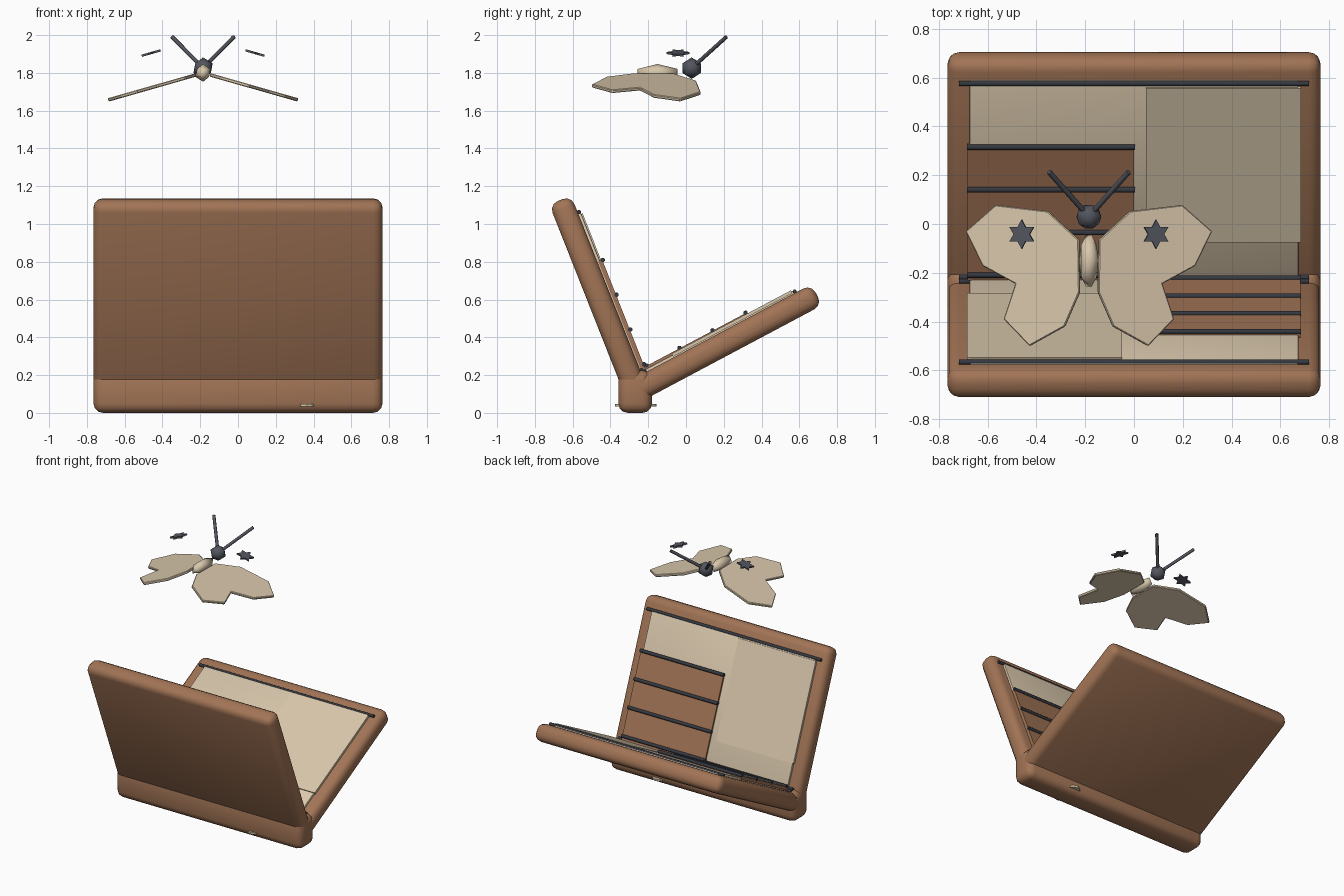
import bpy, bmesh, math
from mathutils import Matrix, Vector

if "Cube" in bpy.data.objects:
    bpy.data.objects.remove(bpy.data.objects["Cube"])


def material(name, rgb):
    m = bpy.data.materials.new(name)
    m.diffuse_color = (*rgb, 1)
    m.use_nodes = True
    m.node_tree.nodes["Principled BSDF"].inputs["Base Color"].default_value = m.diffuse_color
    return m


BROWN = material("brown leather", (0.36, 0.175, 0.092))
CREAM = material("cream paper", (0.69, 0.57, 0.41))
DARK = material("dark rods", (0.035, 0.040, 0.050))
SLATE = material("slate grey", (0.085, 0.092, 0.112))


def add_object(name, bm, mat, matrix=Matrix(), smooth=None, bevel=0, segments=3):
    bmesh.ops.recalc_face_normals(bm, faces=bm.faces[:])
    if bevel:
        bmesh.ops.bevel(bm, geom=bm.edges[:], offset=bevel, segments=segments,
                        profile=0.5, affect='EDGES')
    me = bpy.data.meshes.new(name)
    bm.to_mesh(me)
    bm.free()
    me.materials.append(mat)
    ob = bpy.data.objects.new(name, me)
    bpy.context.collection.objects.link(ob)
    ob.matrix_world = matrix
    if smooth:
        bpy.ops.object.select_all(action='DESELECT')
        ob.select_set(True)
        bpy.context.view_layer.objects.active = ob
        bpy.ops.object.shade_smooth_by_angle(angle=math.radians(smooth))
    return ob


def slab(name, mat, lo, hi, matrix=Matrix(), bevel=0, segments=3):
    """Box between two corners, optionally with rounded edges."""
    lo, hi = Vector(lo), Vector(hi)
    bm = bmesh.new()
    bmesh.ops.create_cube(bm, size=1, matrix=Matrix.Translation((lo + hi) / 2)
                          @ Matrix.Diagonal((*(hi - lo), 1)))
    return add_object(name, bm, mat, matrix, 40 if bevel else None, bevel, segments)


def rod(name, mat, a, b, radius, matrix=Matrix(), sides=8):
    a, b = Vector(a), Vector(b)
    bm = bmesh.new()
    bmesh.ops.create_cone(bm, cap_ends=True, segments=sides, radius1=radius,
                          radius2=radius, depth=(b - a).length)
    turn = (b - a).to_track_quat('Z', 'Y').to_matrix().to_4x4()
    return add_object(name, bm, mat, matrix @ Matrix.Translation((a + b) / 2) @ turn, 50)


def plate(name, mat, points, thickness, matrix, bevel=0):
    """Flat outline extruded evenly about its own plane."""
    bm = bmesh.new()
    face = bm.faces.new([bm.verts.new((x, y, -thickness / 2)) for x, y in points])
    top = bmesh.ops.extrude_face_region(bm, geom=[face])["geom"]
    bmesh.ops.translate(bm, vec=(0, 0, thickness),
                        verts=[v for v in top if isinstance(v, bmesh.types.BMVert)])
    return add_object(name, bm, mat, matrix, None, bevel, 1)


def gem(name, mat, centre, radii):
    bm = bmesh.new()
    bmesh.ops.create_icosphere(bm, subdivisions=1, radius=1,
                               matrix=Matrix.Translation(centre) @ Matrix.Diagonal((*radii, 1)))
    return add_object(name, bm, mat, smooth=80)


# Book spine
slab("spine", BROWN, (-0.765, -0.358, 0.0), (0.765, -0.18, 0.225), bevel=0.05)

# Flat oval tab through the spine
oval = [(0.065 * math.cos(i * math.tau / 16), 0.11 * math.sin(i * math.tau / 16))
        for i in range(16)]
plate("spine_tab", CREAM, oval, 0.014, Matrix.Translation((0.365, -0.265, 0.04)))


# One book half: local x across, -y from the tip to the hinge, z inwards
def book_half(side, angle, tip, outer, flip):
    c, s = math.cos(math.radians(angle)), math.sin(math.radians(angle))
    along, inward = Vector((0, c, s)), Vector((0, -s, c)) * flip
    across = along.cross(inward)
    m = Matrix((across, along, inward)).transposed().to_4x4()
    m.translation = along * tip + inward * outer
    slab(side + "_cover", BROWN, (-0.765, -1.10, 0), (0.765, 0, 0.125), m, 0.048)
    slab(side + "_page", CREAM, (-0.675, -1.0, 0.11), (0.675, -0.085, 0.14), m, 0.008, 2)
    slab(side + "_page_panel", CREAM, (0.05, -0.825, 0.13), (0.685, -0.11, 0.147), m)
    slab(side + "_brown_panel", BROWN, (-0.682, -1.0, 0.13), (0.0, -0.375, 0.153), m)
    for i in range(4):
        y = -0.378 - 0.198 * i
        rod(f"{side}_line_rod_{i + 1}", DARK, (-0.685, y, 0.155), (0.005, y, 0.155), 0.012, m)
    for label, y in (("outer", -0.095), ("inner", -0.995)):
        rod(f"{side}_{label}_page_rod", DARK, (-0.718, y, 0.132), (0.718, y, 0.132), 0.011, m)


book_half("front", 111.6, 1.293, -0.267, -1)
book_half("back", 28, 0.905, 0.165, 1)

# Butterfly body and head
AXIS = -0.185
head = Vector((AXIS, 0.03, 1.825))
gem("butterfly_body", CREAM, (AXIS, -0.15, 1.80), (0.044, 0.124, 0.047))
gem("butterfly_head", SLATE, head, (0.057, 0.057, 0.057))

# Wings, antennae and stars, mirrored about the body
wing = [(0.504, -0.03), (0.381, 0.078), (0.168, 0.053), (0.04, -0.065), (0.037, -0.28),
        (0.098, -0.42), (0.242, -0.50), (0.348, -0.39), (0.30, -0.245), (0.434, -0.172)]
slope = math.atan(0.285)
star = [(r * math.sin(i * math.pi / 6), r * math.cos(i * math.pi / 6))
        for i, r in enumerate([0.06, 0.034] * 6)]
for side, k in (("left", -1), ("right", 1)):
    tilt = Matrix.Rotation(k * slope, 4, 'Y')
    outline = [(k * x / math.cos(slope), y) for x, y in wing]
    plate(side + "_wing", CREAM, outline, 0.018,
          Matrix.Translation((AXIS, 0, 1.80)) @ tilt, 0.004)
    rod(side + "_antenna", SLATE, head, head + Vector((k * 0.163, 0.183, 0.165)), 0.011)
    plate(side + "_star", SLATE, star, 0.012,
          Matrix.Translation((AXIS + k * 0.275, -0.042, 1.905)) @ tilt)
